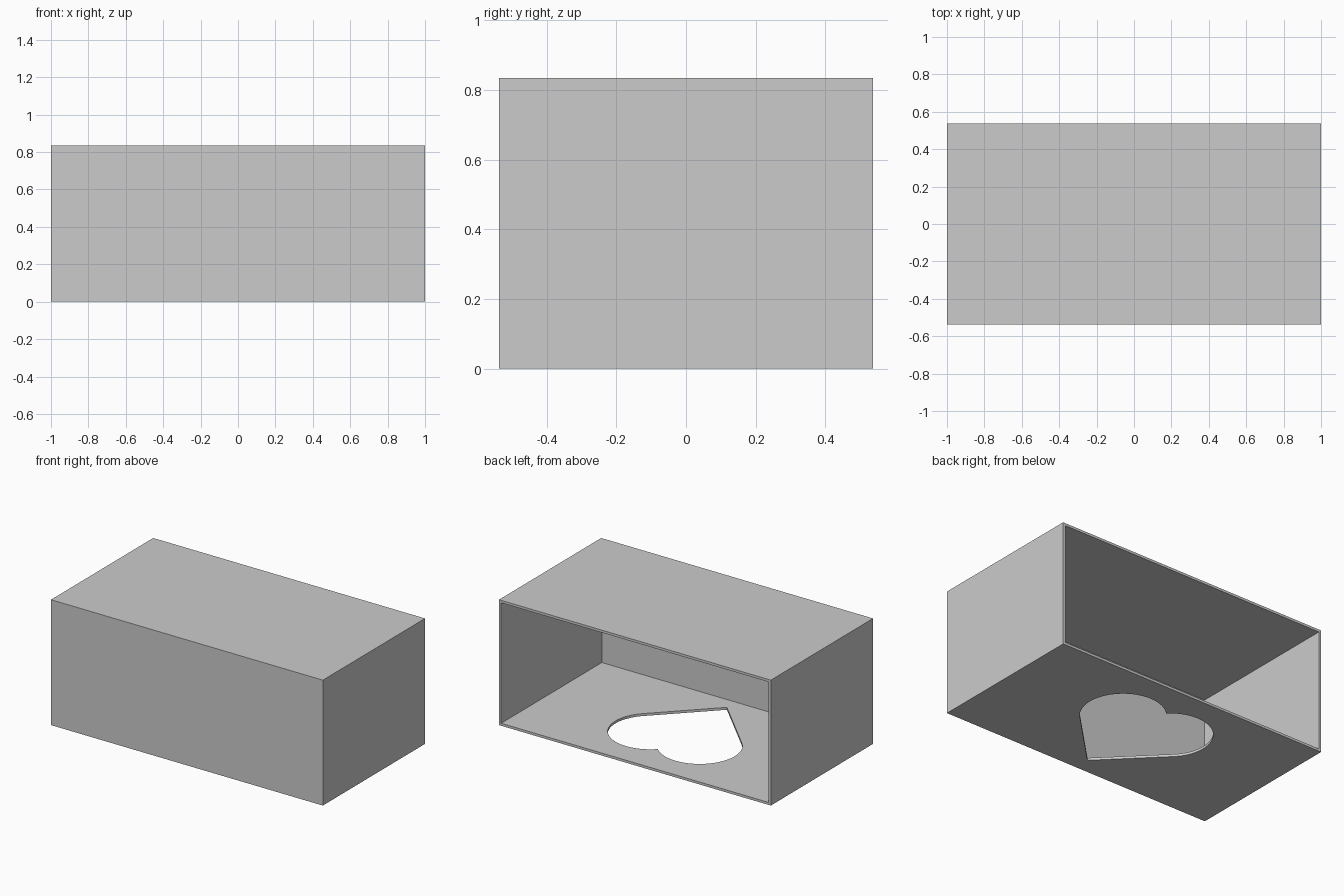
import bpy
import bmesh
from math import cos, sin, pi, sqrt, radians

WIDTH, DEPTH, HEIGHT, WALL = 2.0, 1.074, 0.834, 0.0165
TIP_Y, LOBE = -0.43, 0.257   # heart tip and lobe radius

if "Cube" in bpy.data.objects:
    bpy.data.objects.remove(bpy.data.objects["Cube"], do_unlink=True)

grey = bpy.data.materials.new("plain_grey")
grey.use_nodes = True
colour = (0.6, 0.6, 0.6, 1)
grey.diffuse_color = colour
grey.node_tree.nodes["Principled BSDF"].inputs["Base Color"].default_value = colour


def prism(name, outline, z0, z1):
    """Closed prism from a counter-clockwise outline."""
    bm = bmesh.new()
    base = bm.faces.new([bm.verts.new((x, y, z0)) for x, y in outline])
    top = bmesh.ops.extrude_face_region(bm, geom=[base])["geom"]
    verts = [v for v in top if isinstance(v, bmesh.types.BMVert)]
    bmesh.ops.translate(bm, verts=verts, vec=(0, 0, z1 - z0))
    bmesh.ops.recalc_face_normals(bm, faces=bm.faces)
    mesh = bpy.data.meshes.new(name)
    bm.to_mesh(mesh)
    bm.free()
    mesh.materials.append(grey)
    obj = bpy.data.objects.new(name, mesh)
    bpy.context.collection.objects.link(obj)
    return obj


def rectangle(x, y0, y1):
    return [(-x, y0), (x, y0), (x, y1), (-x, y1)]


def heart(steps=40):
    """Square on its corner with a half circle on each upper side."""
    offset = LOBE / sqrt(2)
    cy = TIP_Y + 3 * offset
    right = [(offset + LOBE * cos(a), cy + LOBE * sin(a))
             for a in (-pi / 4 + pi * i / steps for i in range(steps + 1))]
    right[-1] = (0, TIP_Y + 4 * offset)
    left = [(-x, y) for x, y in reversed(right[:-1])]
    return [(0, TIP_Y)] + right + left


def cut(target, cutter):
    mod = target.modifiers.new("cut", "BOOLEAN")
    mod.operation = "DIFFERENCE"
    mod.solver = "EXACT"
    mod.object = cutter
    bpy.ops.object.select_all(action="DESELECT")
    bpy.context.view_layer.objects.active = target
    target.select_set(True)
    bpy.ops.object.modifier_apply(modifier=mod.name)
    bpy.data.objects.remove(cutter, do_unlink=True)


# Box shell, open at the back
box = prism("box_shell", rectangle(WIDTH / 2, -DEPTH / 2, DEPTH / 2), 0, HEIGHT)
cut(box, prism("cavity", rectangle(WIDTH / 2 - WALL, -DEPTH / 2 + WALL, DEPTH),
               WALL, HEIGHT - WALL))

# Heart opening through the floor
offset = LOBE / sqrt(2)
cy = TIP_Y + 3 * offset
cut(box, prism("heart_opening", heart(), -0.1, 0.1))

bpy.ops.object.shade_smooth_by_angle(angle=radians(30))
